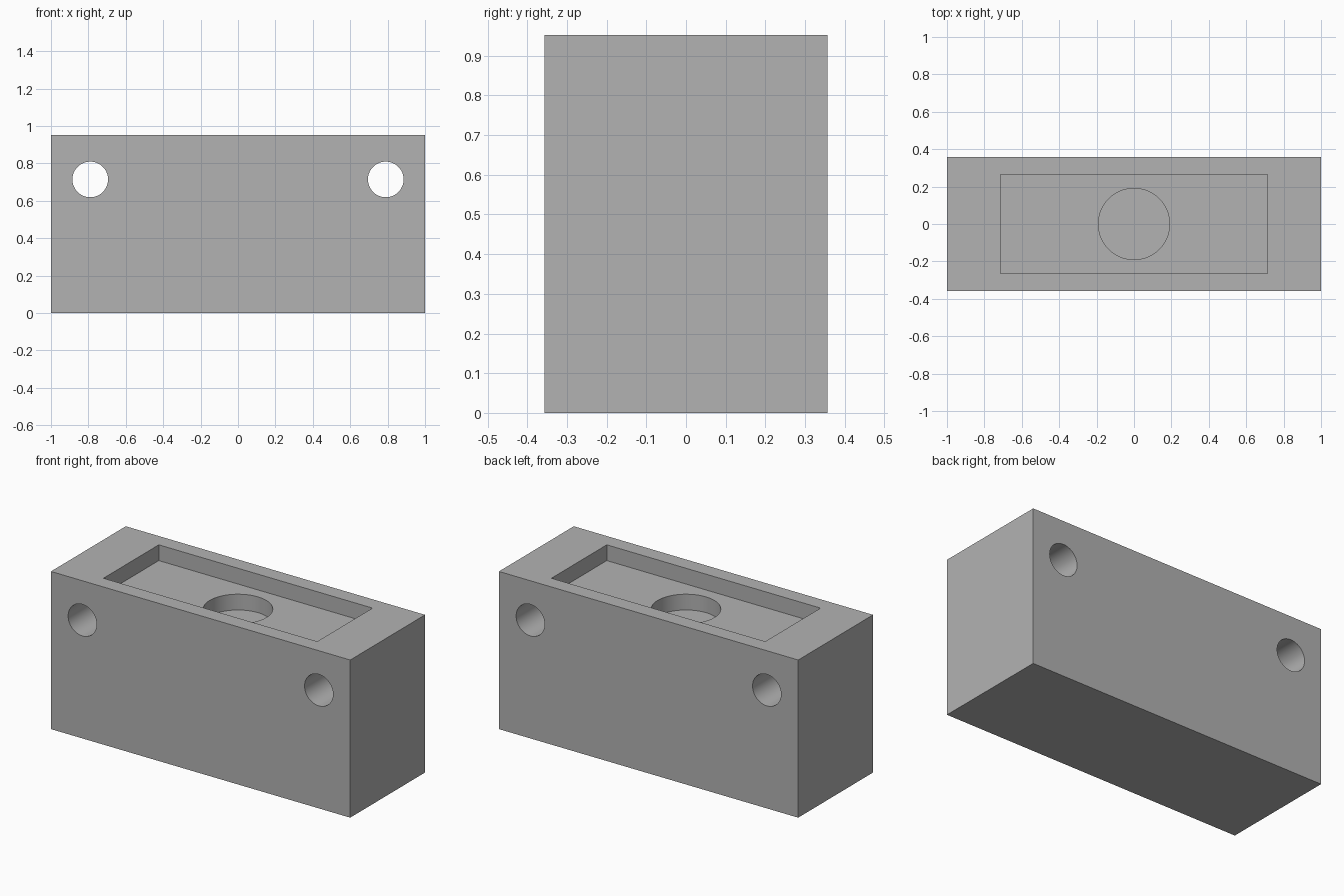
import bpy
import math

if "Cube" in bpy.data.objects:
    bpy.data.objects.remove(bpy.data.objects["Cube"], do_unlink=True)

# One plain grey for the whole part
grey = bpy.data.materials.new("plain_grey")
grey.use_nodes = True
grey.diffuse_color = (0.448, 0.448, 0.448, 1)
grey.node_tree.nodes["Principled BSDF"].inputs["Base Color"].default_value = grey.diffuse_color

# Proportions
UNIT = 2 / 42
WIDTH, DEPTH, HEIGHT = 2, 15 * UNIT, 20 * UNIT
STEP = 2 * UNIT          # depth of the pocket and of the recess below it
OVER = 0.1               # cutter overshoot


def box(name, size, location):
    bpy.ops.mesh.primitive_cube_add(size=1, location=location)
    obj = bpy.context.object
    obj.name = name
    obj.scale = size
    bpy.ops.object.transform_apply(location=False, rotation=False, scale=True)
    obj.data.materials.append(grey)
    return obj


def cylinder(name, radius, depth, location, rotation=(0, 0, 0)):
    bpy.ops.mesh.primitive_cylinder_add(vertices=64, radius=radius, depth=depth,
                                        location=location, rotation=rotation)
    obj = bpy.context.object
    obj.name = name
    obj.data.materials.append(grey)
    return obj


def cut(target, cutter):
    mod = target.modifiers.new(cutter.name, "BOOLEAN")
    mod.operation = "DIFFERENCE"
    mod.solver = "EXACT"
    mod.object = cutter
    bpy.context.view_layer.objects.active = target
    bpy.ops.object.modifier_apply(modifier=mod.name)
    bpy.data.objects.remove(cutter, do_unlink=True)


# Solid block
block = box("block", (WIDTH, DEPTH, HEIGHT), (0, 0, HEIGHT / 2))

# Rectangular pocket in the top
cut(block, box("pocket_cutter", (30 * UNIT, 0.528, STEP + OVER),
               (0, 0, HEIGHT - STEP + (STEP + OVER) / 2)))

# Round recess in the pocket floor
cut(block, cylinder("recess_cutter", 4 * UNIT, STEP + OVER / 2,
                    (0, 0, HEIGHT - 2 * STEP + (STEP + OVER / 2) / 2)))

# Mounting holes through front and back
for side in (-1, 1):
    cut(block, cylinder("hole_cutter", 2 * UNIT, DEPTH + OVER,
                        (side * 0.79, 0, 15 * UNIT), (math.pi / 2, 0, 0)))

# Smooth hole walls with sharp rims
bpy.ops.object.select_all(action="DESELECT")
block.select_set(True)
bpy.context.view_layer.objects.active = block
bpy.ops.object.shade_smooth_by_angle(angle=math.radians(30))
